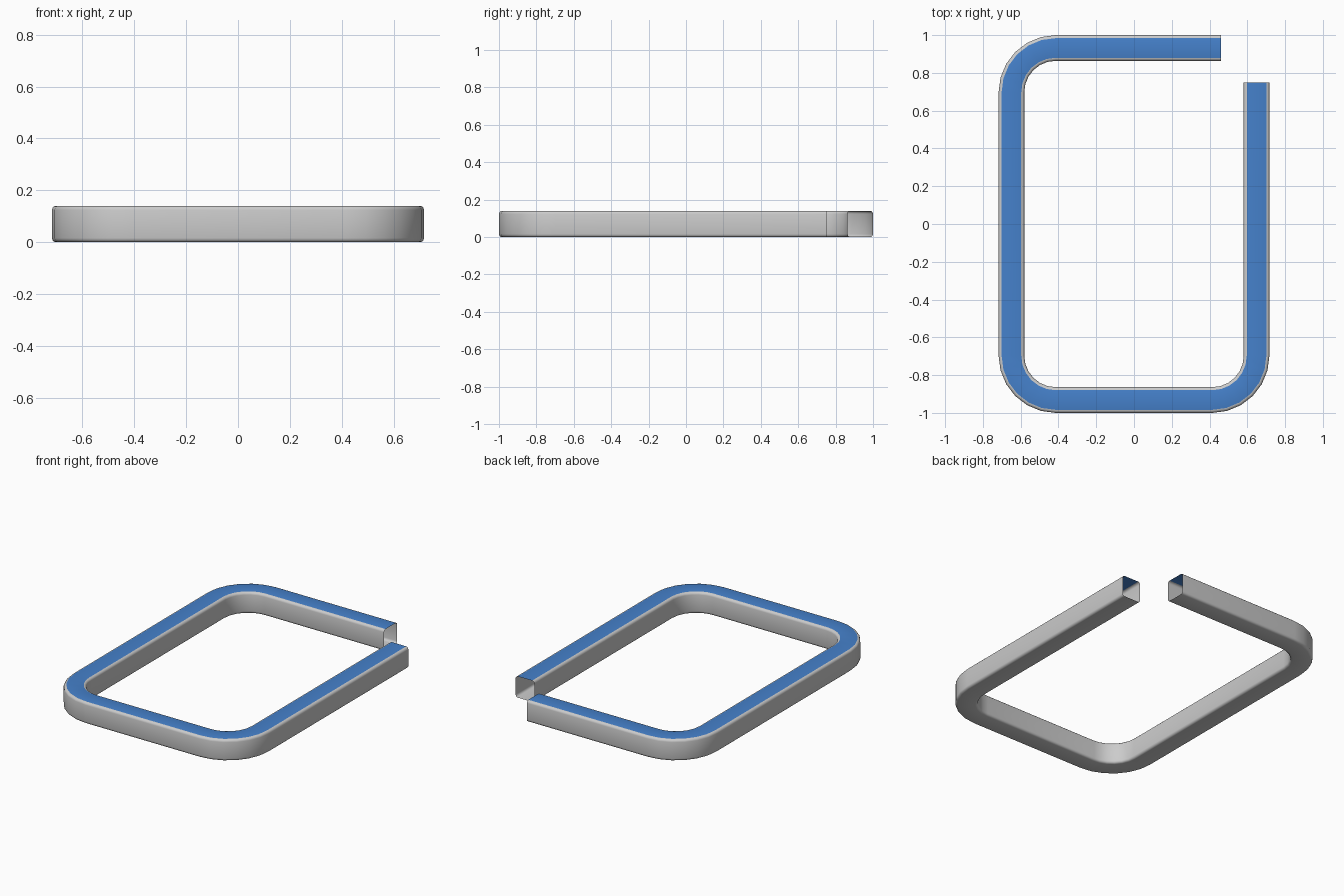
import bpy, bmesh
from math import cos, sin, radians

if "Cube" in bpy.data.objects:
    bpy.data.objects.remove(bpy.data.objects["Cube"])

W, H, B = 0.136, 0.14, 0.016      # bar width, height, edge rounding
HX, HY, R = 0.649, 0.932, 0.235   # centre line half sizes and corner radius
ARC, BEV = 6, 3                   # segments per path corner / edge rounding

# Rounded-rectangle cross-section: (outward offset, z)
section = []
for k, (sx, sz) in enumerate([(1, 1), (-1, 1), (-1, -1), (1, -1)]):
    for i in range(BEV + 1):
        a = radians(90 * k + 90 * i / BEV)
        section.append((sx * (W / 2 - B) + B * cos(a),
                        H / 2 + sz * (H / 2 - B) + B * sin(a)))

# Open path: (x, y, outward angle), broken at the back right corner
path = [(0.46, HY, 90)]
for start, cx, cy in [(90, -1, 1), (180, -1, -1), (270, 1, -1)]:
    for i in range(ARC + 1):
        d = start + 90 * i / ARC
        path.append((cx * (HX - R) + R * cos(radians(d)),
                     cy * (HY - R) + R * sin(radians(d)), d))
path.append((HX, 0.75, 360))

# Sweep the section along the path, ends left open
bm = bmesh.new()
rings = [[bm.verts.new((x + o * cos(radians(d)), y + o * sin(radians(d)), z))
          for o, z in section] for x, y, d in path]
n = len(section)
for r0, r1 in zip(rings, rings[1:]):
    for j in range(n):
        k = (j + 1) % n
        f = bm.faces.new((r0[j], r1[j], r1[k], r0[k]))
        f.smooth = True
        f.material_index = 1 if j == BEV else 0   # flat top strip

mesh = bpy.data.meshes.new("open_frame")
bm.to_mesh(mesh)
bm.free()

# Grey body, blue top
grey = bpy.data.materials.new("grey_body")
grey.diffuse_color = (0.6, 0.6, 0.6, 1)
grey.use_nodes = True
grey.node_tree.nodes["Principled BSDF"].inputs["Base Color"].default_value = grey.diffuse_color
blue = bpy.data.materials.new("blue_top")
blue.diffuse_color = (0.06, 0.22, 0.6, 1)
blue.use_nodes = True
blue.node_tree.nodes["Principled BSDF"].inputs["Base Color"].default_value = blue.diffuse_color
mesh.materials.append(grey)
mesh.materials.append(blue)

frame = bpy.data.objects.new("open_frame", mesh)
bpy.context.collection.objects.link(frame)
